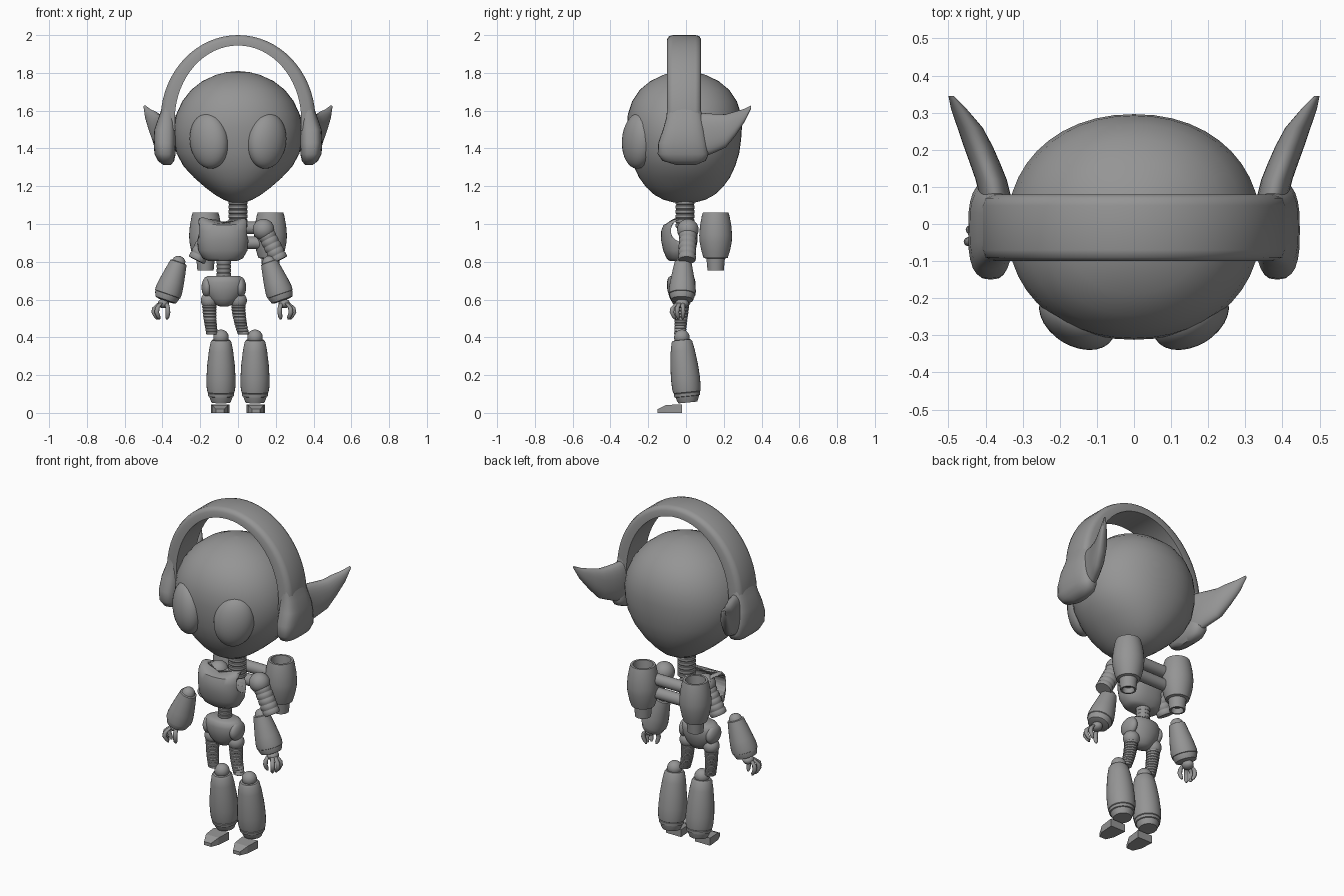
import bpy, bmesh
from math import cos, sin, pi, radians, copysign
from mathutils import Vector, Matrix

if "Cube" in bpy.data.objects:
    bpy.data.objects.remove(bpy.data.objects["Cube"])

grey = bpy.data.materials.new("plain_grey")
grey.use_nodes = True
COLOUR = (0.3, 0.3, 0.3, 1)
grey.diffuse_color = COLOUR
grey.node_tree.nodes["Principled BSDF"].inputs["Base Color"].default_value = COLOUR

SHIFT = -0.075   # the torso, pelvis and forearms sit off to the right


def finish(name, bm, angle=35):
    bmesh.ops.recalc_face_normals(bm, faces=bm.faces)
    me = bpy.data.meshes.new(name)
    bm.to_mesh(me)
    bm.free()
    ob = bpy.data.objects.new(name, me)
    bpy.context.collection.objects.link(ob)
    me.materials.append(grey)
    bpy.ops.object.select_all(action='DESELECT')
    ob.select_set(True)
    bpy.context.view_layer.objects.active = ob
    bpy.ops.object.shade_smooth_by_angle(angle=radians(angle))
    return ob


def ring(centre, ru, rv, u=(1, 0, 0), v=(0, 1, 0), n=24, power=1.0):
    """Ellipse (or rounded box for power < 1) spanned by u and v."""
    c, u, v = Vector(centre), Vector(u), Vector(v)
    pts = []
    for i in range(n):
        a = 2 * pi * i / n
        x, y = cos(a), sin(a)
        x, y = copysign(abs(x) ** power, x), copysign(abs(y) ** power, y)
        pts.append(c + u * ru * x + v * rv * y)
    return pts


def loft(name, rings, angle=35):
    bm = bmesh.new()
    rows = [[bm.verts.new(p) for p in r] for r in rings]
    n = len(rows[0])
    for a, b in zip(rows, rows[1:]):
        for i in range(n):
            j = (i + 1) % n
            bm.faces.new((a[i], a[j], b[j], b[i]))
    bm.faces.new(rows[0])
    bm.faces.new(rows[-1][::-1])
    return finish(name, bm, angle)


def lathe(name, profile, start, axis=(0, 0, 1), n=28, angle=35):
    """Profile of (radius, distance along axis)."""
    q = Vector((0, 0, 1)).rotation_difference(Vector(axis).normalized())
    u, v, w = (q @ Vector(e) for e in ((1, 0, 0), (0, 1, 0), (0, 0, 1)))
    s = Vector(start)
    return loft(name, [ring(s + w * t, max(r, .001), max(r, .001), u, v, n)
                       for r, t in profile], angle)


def ball(name, centre, radii, rot=None):
    bm = bmesh.new()
    bmesh.ops.create_uvsphere(bm, u_segments=28, v_segments=18, radius=1)
    m = Matrix.Translation(centre) @ (rot or Matrix()) @ Matrix.Diagonal((*radii, 1))
    bmesh.ops.transform(bm, matrix=m, verts=bm.verts)
    return finish(name, bm, 60)


def ribs(r, length, count):
    """Profile of a corrugated hose."""
    p, step = [], length / count
    for i in range(count):
        p += [(r * .92, i * step), (r, (i + .2) * step),
              (r, (i + .8) * step), (r * .92, (i + 1) * step - .001)]
    return p


# Head: z, x radius, y radius
HEAD = ((1.115, .04, .06), (1.128, .075, .11), (1.155, .122, .16), (1.195, .175, .203),
        (1.245, .232, .24), (1.305, .288, .268), (1.375, .326, .29), (1.45, .34, .3),
        (1.51, .341, .304), (1.58, .327, .3), (1.65, .295, .277), (1.71, .248, .237),
        (1.757, .188, .18), (1.79, .115, .11), (1.804, .06, .06), (1.81, .001, .001))
loft("head", [ring((0, -.008, z), rx, ry, n=44, power=.94) for z, rx, ry in HEAD], 60)

# Headband
rings = []
for i in range(37):
    a = radians(-8 + 196 * i / 36)
    outer = Vector((.41 * cos(a), 0, 1.55 + .45 * sin(a)))
    inner = Vector((.335 * cos(a), 0, 1.55 + .395 * sin(a)))
    rings.append([inner.lerp(outer, t) + Vector((0, y, 0)) for t, y in
                  ((0, -.1), (.6, -.1), (.9, -.09), (1, -.07),
                   (1, .05), (.9, .07), (.6, .08), (0, .08))])
loft("headband", rings, 50)

# Ear cup: z, inner x, outer x, front y, back y
CUP = ((1.62, .338, .402, -.098, .076), (1.56, .33, .422, -.105, .088),
       (1.5, .328, .443, -.122, .1), (1.43, .328, .447, -.147, .112),
       (1.37, .33, .442, -.15, .12), (1.335, .338, .425, -.125, .105),
       (1.312, .355, .395, -.05, .05))
# Pointed ear: y, x centre, x half, z centre, z half
EAR = ((.03, .37, .04, 1.46, .125), (.08, .375, .042, 1.468, .12),
       (.12, .385, .042, 1.475, .11), (.16, .4, .041, 1.482, .1),
       (.21, .42, .039, 1.493, .088), (.26, .442, .034, 1.53, .065),
       (.31, .472, .021, 1.575, .035), (.345, .493, .007, 1.62, .008))

HAND = ((.04, -.05), (.055, -.025), (.05, .005), (-.015, -.035))

for s, side in ((1, "left"), (-1, "right")):
    # Head parts
    loft(side + "_ear_cup", [ring((s * (a + b) / 2, (c + d) / 2, z), (b - a) / 2,
                                  (d - c) / 2, power=.7) for z, a, b, c, d in CUP], 50)
    loft(side + "_ear", [ring((s * x, y, z), hx, hz, v=(0, 0, 1), power=.9)
                         for y, x, hx, z, hz in EAR], 50)
    tilt = Matrix.Rotation(s * radians(31), 4, 'Z') @ Matrix.Rotation(s * radians(9), 4, 'Y')
    ball(side + "_eye", (s * .153, -.253, 1.44), (.11, .076, .148), tilt)

    # Upper arm
    ball(side + "_shoulder", (s * .135, .01, .97), (.057, .057, .057))
    lathe(side + "_upper_arm", ribs(.047, .16, 5), (s * .148, .01, .95),
          (s * .43, -.03, -.85), n=20)

    # Forearm
    top = Vector((SHIFT + s * .23, -.015, .825))
    way = Vector((s * .082, -.006, -.238))
    lathe(side + "_forearm",
          [(0, -.005), (.02, 0), (.032, .012), (.036, .027), (.045, .03), (.055, .08),
           (.066, .14), (.072, .185), (.071, .208), (.067, .21), (.067, .215),
           (.058, .24), (.04, .245), (0, .245)], top, way)

    # Hand with three fingers and a thumb
    wrist = top + way
    ball(side + "_palm", wrist + Vector((s * .008, 0, -.008)), (.03, .035, .025))
    for k, (dx, dy) in enumerate(HAND):
        path = ((.5, -.005, .012), (1, -.03, .012), (1.08, -.055, .0125),
                (.85, -.08, .011), (.75, -.092, .005))
        loft(f"{side}_finger_{k + 1}",
             [ring(wrist + Vector((s * dx * f, dy * f, z)), r, r, n=10)
              for f, z, r in path], 60)

    # Hip and thigh hose
    hip = Vector((SHIFT + s * .077, -.02, .595))
    ball(side + "_hip", hip, (.045, .045, .045))
    ball(side + "_hip_pad", (SHIFT + s * .088, -.025, .665), (.03, .06, .055))
    hose = []
    for r, t in ribs(.039, .17, 11):
        f = t / .17
        bend = (.028 if s > 0 else .015) * f * f
        taper = r * (1 - .22 * f)
        hose.append(ring(hip + Vector((bend, -.012 * f, -.01 - t)), taper, taper, n=20))
    loft(side + "_thigh_hose", hose)

    # Shin, knee and foot
    ball(side + "_knee", (s * .09, -.022, .4), (.041, .041, .041))
    lathe(side + "_shin",
          [(0, 0), (.05, 0), (.058, .018), (.062, .032), (.068, .034), (.07, .05),
           (.067, .052), (.072, .055), (.076, .08), (.077, .13), (.073, .2),
           (.064, .275), (.055, .322), (.048, .332), (0, .335)],
          (s * .09, .01, .055), (0, -.1, 1))
    loft(side + "_foot",
         [[Vector((s * .095 + a * w, y, z)) for a, z in ((-1, 0), (1, 0), (1, h), (-1, h))]
          for y, w, h in ((-.15, .022, .02), (-.105, .042, .042), (-.02, .049, .045))], 10)

    # Jet with open intake and nozzle
    lathe(side + "_jet",
          [(.03, .03), (.034, 0), (.043, 0), (.049, .062), (.064, .066), (.075, .1),
           (.085, .15), (.087, .185), (.083, .235), (.074, .285), (.068, .305),
           (.055, .305), (.05, .25)], (s * .172, .157, .755), n=32, angle=30)

# Bars joining the jets
for z, name in ((.98, "upper_jet_bar"), (.9, "lower_jet_bar")):
    lathe(name, [(.033, 0), (.033, .3)], (-.15, .13, z), (1, 0, 0), n=20)

# Neck and waist hoses
lathe("neck", ribs(.05, .17, 7), (0, -.005, .98))
lathe("waist", ribs(.038, .13, 6), (SHIFT, -.015, .7), n=20)

# Torso with a dipped neckline and an opening through both arm sides
rings = []
for z, rx, ry, dip in ((.804, .075, .052, 0), (.818, .106, .068, 0), (.86, .13, .086, 0),
                       (.915, .136, .097, 0), (.965, .137, .096, 0), (1.005, .135, .084, .4),
                       (1.028, .125, .062, 1), (1.034, .105, .045, 1.2)):
    pts = ring((SHIFT - .005, -.035, z), rx, ry, n=40, power=.85)
    for p in pts:
        p.z -= .025 * dip * (1 - ((p.x - SHIFT) / rx) ** 2)
    rings.append(pts)
torso = loft("torso", rings, 40)
cutter = lathe("arm_opening", [(.06, 0), (.06, .4)], (SHIFT - .2, -.02, .965), (1, 0, 0), n=32)
cutter.hide_render = True
mod = torso.modifiers.new("opening", 'BOOLEAN')
mod.object, mod.operation, mod.solver = cutter, 'DIFFERENCE', 'EXACT'
bpy.context.view_layer.objects.active = torso
bpy.ops.object.modifier_apply(modifier=mod.name)
bpy.data.objects.remove(cutter)

# Pelvis
loft("pelvis", [ring((SHIFT, -.025, z), rx, ry) for z, rx, ry in
                ((.563, .02, .02), (.575, .05, .042), (.605, .08, .06), (.65, .107, .074),
                 (.69, .112, .076), (.715, .102, .07), (.726, .08, .056))], 45)
